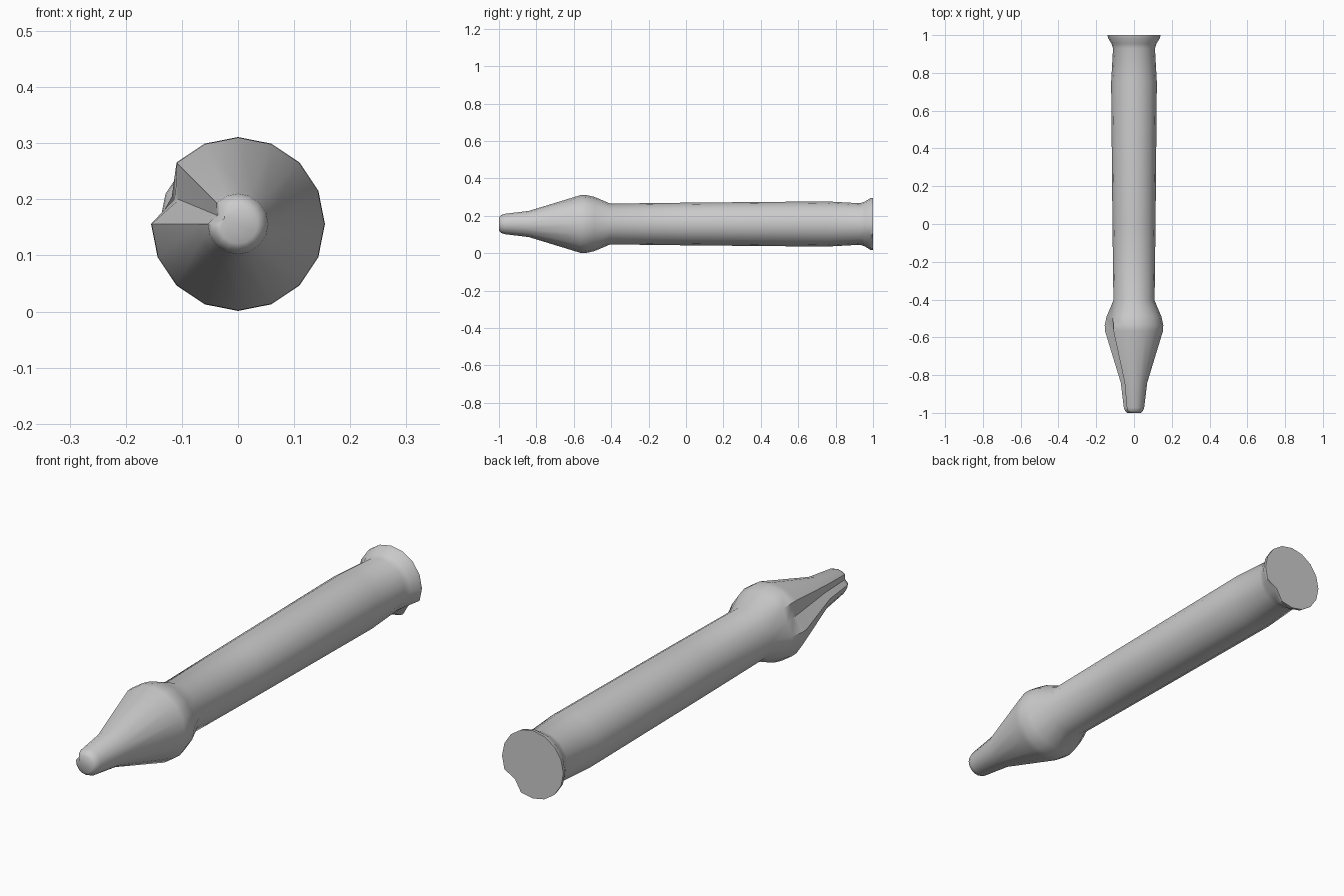
import bpy, bmesh, math

if "Cube" in bpy.data.objects:
    bpy.data.objects.remove(bpy.data.objects["Cube"])

SIDES = 16
CZ = 0.156

# profile along the axis: y, radius, dent factor (nose groove), dent factor (end flange notch)
PROFILE = [
    (-1.0, 0.035, 0.75, 1), (-0.99, 0.047, 0.75, 1), (-0.972, 0.054, 0.75, 1),
    (-0.84, 0.070, 0.75, 1), (-0.565, 0.154, 0.74, 1), (-0.535, 0.155, 0.78, 1),
    (-0.49, 0.145, 0.88, 1), (-0.405, 0.109, 1, 1),
    (0.0, 0.114, 1, 1), (0.75, 0.121, 1, 1), (0.93, 0.111, 1, 1),
    (0.955, 0.119, 1, 0.95), (0.985, 0.138, 1, 0.83), (1.0, 0.140, 1, 0.82),
]
NOSE_DENT = 7    # 157.5 degrees, left side
FLANGE_DENT = 14  # 315 degrees, lower right


def lathe(name, profile):
    bm = bmesh.new()
    rings = []
    for y, r, nose, flange in profile:
        ring = []
        for i in range(SIDES):
            a = 2 * math.pi * i / SIDES
            k = nose if i == NOSE_DENT else flange if i == FLANGE_DENT else 1
            ring.append(bm.verts.new((r * k * math.cos(a), y, CZ + r * k * math.sin(a))))
        rings.append(ring)
    for a, b in zip(rings, rings[1:]):
        for i in range(SIDES):
            j = (i + 1) % SIDES
            bm.faces.new((a[i], a[j], b[j], b[i]))
    bm.faces.new(rings[0])
    bm.faces.new(rings[-1])
    bmesh.ops.recalc_face_normals(bm, faces=bm.faces)
    mesh = bpy.data.meshes.new(name)
    bm.to_mesh(mesh)
    bm.free()
    ob = bpy.data.objects.new(name, mesh)
    bpy.context.collection.objects.link(ob)
    return ob


# shaft with bulbous grooved nose and flared, notched end
pen = lathe("pointed_shaft", PROFILE)
bpy.context.view_layer.objects.active = pen
pen.select_set(True)
bpy.ops.object.shade_smooth_by_angle(angle=math.radians(42))
